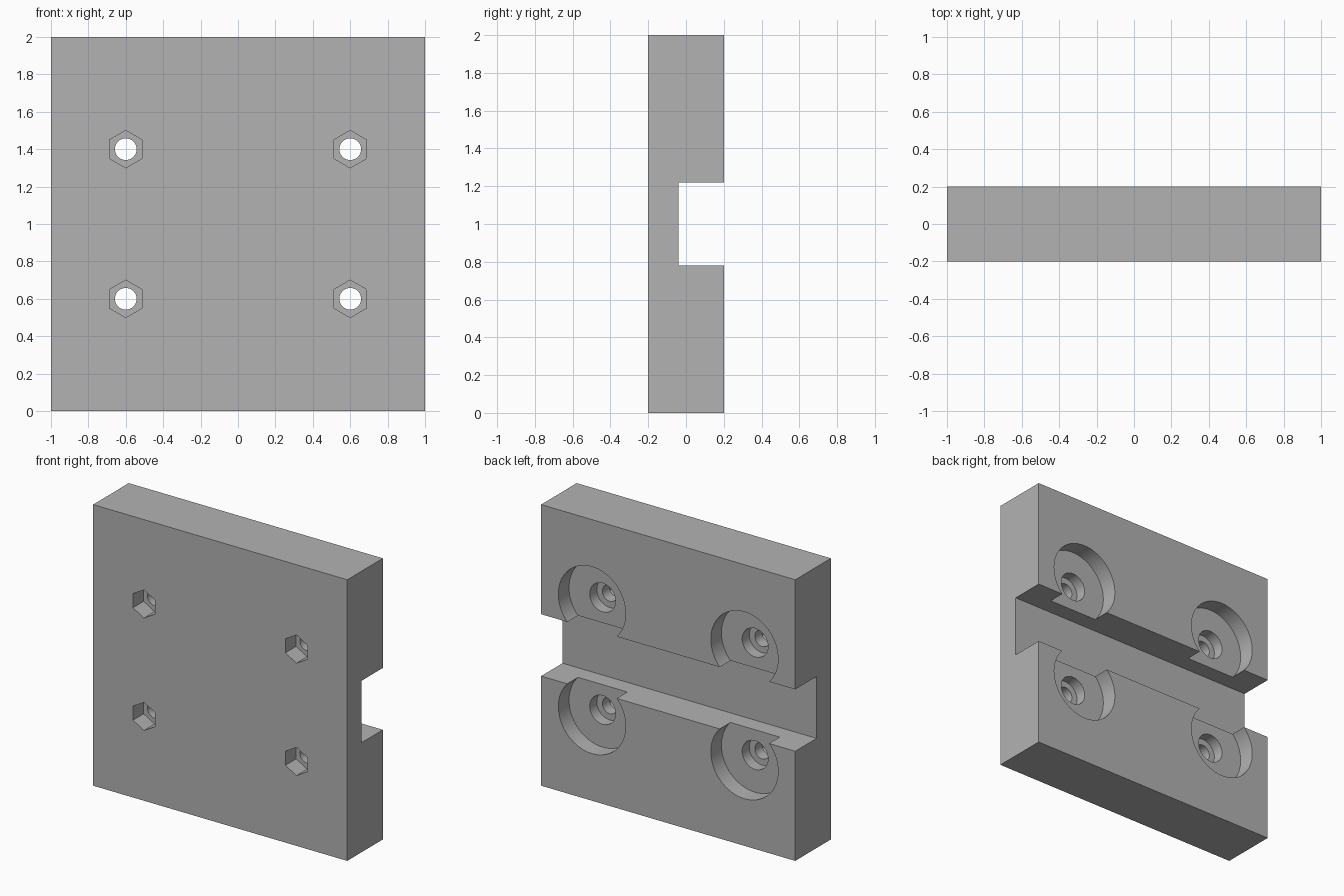
import bpy
import bmesh
from math import sin, cos, tau

if "Cube" in bpy.data.objects:
    bpy.data.objects.remove(bpy.data.objects["Cube"], do_unlink=True)

HALF_T = 0.2                     # half of the plate thickness
OVER = 0.1                       # how far cutters stick out of the plate

grey = bpy.data.materials.new("plain grey")
grey.use_nodes = True
grey.diffuse_color = (0.448, 0.448, 0.448, 1)
grey.node_tree.nodes["Principled BSDF"].inputs["Base Color"].default_value = grey.diffuse_color


def prism(name, points, direction):
    """Extrude a closed outline of 3D points along a direction."""
    bm = bmesh.new()
    face = bm.faces.new([bm.verts.new(p) for p in points])
    moved = bmesh.ops.extrude_face_region(bm, geom=[face])["geom"]
    verts = [v for v in moved if isinstance(v, bmesh.types.BMVert)]
    bmesh.ops.translate(bm, vec=direction, verts=verts)
    bmesh.ops.recalc_face_normals(bm, faces=bm.faces)
    mesh = bpy.data.meshes.new(name)
    bm.to_mesh(mesh)
    bm.free()
    mesh.materials.append(grey)
    obj = bpy.data.objects.new(name, mesh)
    bpy.context.collection.objects.link(obj)
    return obj


def round_cutter(name, x, z, radius, y0, y1, sides=64):
    """Prism along y whose first corner points up."""
    ring = [(x + radius * sin(tau * i / sides), y0, z + radius * cos(tau * i / sides))
            for i in range(sides)]
    return prism(name, ring, (0, y1 - y0, 0))


# Plate with a channel running across its back
outline = [(-HALF_T, 0), (HALF_T, 0), (HALF_T, 0.78), (-0.04, 0.78),
           (-0.04, 1.22), (HALF_T, 1.22), (HALF_T, 2), (-HALF_T, 2)]
plate = prism("mounting_plate", [(-1, y, z) for y, z in outline], (2, 0, 0))

# Bolt positions: wide recess, head recess, through hole and nut pocket
back, front = HALF_T + OVER, -HALF_T - OVER
cutters = []
for x in (-0.6, 0.6):
    for z in (0.6, 1.4):
        cutters += [
            round_cutter("wide_recess_cutter", x, z, 0.265, 0.08, back),
            round_cutter("head_recess_cutter", x, z, 0.102, 0.0, back, 48),
            round_cutter("bolt_hole_cutter", x, z, 0.058, front, back, 48),
            round_cutter("nut_pocket_cutter", x, z, 0.1, front, -0.08, 6),
        ]

bpy.context.view_layer.objects.active = plate
plate.select_set(True)
for cutter in cutters:
    cutter.hide_render = True
    cut = plate.modifiers.new(cutter.name, "BOOLEAN")
    cut.operation = "DIFFERENCE"
    cut.solver = "EXACT"
    cut.object = cutter
    bpy.ops.object.modifier_apply(modifier=cut.name)
for cutter in cutters:
    bpy.data.objects.remove(cutter, do_unlink=True)

# Smooth bores, crisp edges
bpy.ops.object.shade_smooth_by_angle(angle=0.5)
